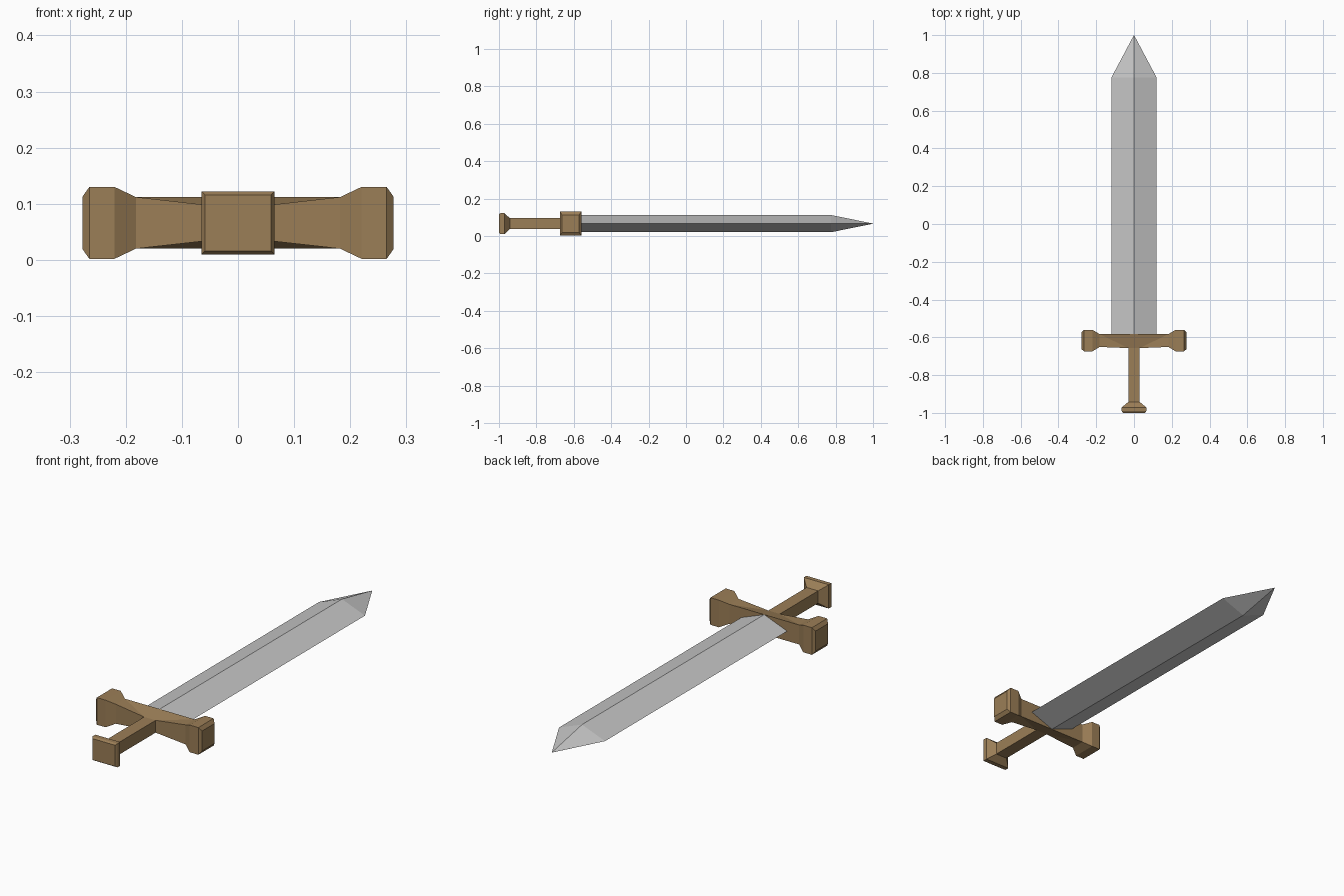
import bpy, bmesh

if "Cube" in bpy.data.objects:
    bpy.data.objects.remove(bpy.data.objects["Cube"])

ZC = 0.066  # height of the sword's mid-plane


def material(name, rgb):
    m = bpy.data.materials.new(name)
    m.diffuse_color = (*rgb, 1)
    m.use_nodes = True
    m.node_tree.nodes["Principled BSDF"].inputs["Base Color"].default_value = m.diffuse_color
    return m


wood = material("brown wood", (0.33, 0.21, 0.095))
steel = material("grey steel", (0.56, 0.56, 0.56))


def loft(name, rings, mat, cap_start=True, split=False):
    """Skin four-point rings; split cuts the top and bottom quads on a set diagonal."""
    bm = bmesh.new()
    loops = [[bm.verts.new(p) for p in ring] for ring in rings]
    for r, s in zip(loops, loops[1:]):
        for k in range(4):
            a, b, c, d = r[k], r[(k + 1) % 4], s[(k + 1) % 4], s[k]
            if split and k == 0:
                tris = [(a, b, d), (b, c, d)]
            elif split and k == 2:
                tris = [(a, b, c), (a, c, d)]
            else:
                tris = [(a, b, c, d)]
            for t in tris:
                bm.faces.new(t)
    if cap_start:
        bm.faces.new(loops[0])
    bm.faces.new(loops[-1])
    bmesh.ops.remove_doubles(bm, verts=bm.verts, dist=1e-5)
    bmesh.ops.recalc_face_normals(bm, faces=bm.faces)
    me = bpy.data.meshes.new(name)
    bm.to_mesh(me)
    bm.free()
    me.materials.append(mat)
    ob = bpy.data.objects.new(name, me)
    bpy.context.collection.objects.link(ob)
    return ob


def diamond(y, w, h):
    return [(w, y, ZC), (0, y, ZC + h), (-w, y, ZC), (0, y, ZC - h)]


def rect(y, w, h):
    return [(w, y, ZC - h), (w, y, ZC + h), (-w, y, ZC + h), (-w, y, ZC - h)]


def guard_ring(x, back, front, hb, hf):
    return [(x, back, ZC + hb), (x, front, ZC + hf),
            (x, front, ZC - hf), (x, back, ZC - hb)]


# Blade: diamond section drawn to a point
loft("blade", [diamond(-0.584, 0.12, 0.046), diamond(0.775, 0.12, 0.046),
               diamond(1.0, 0.0004, 0.0004)], steel)

# Crossguard half, pinched at the front middle and flared at the end, mirrored
guard = loft("crossguard", [
    guard_ring(0.0, -0.583, -0.657, 0.046, 0.029),
    guard_ring(0.03, -0.583, -0.657, 0.046, 0.029),
    guard_ring(0.182, -0.583, -0.651, 0.046, 0.046),
    guard_ring(0.22, -0.56, -0.674, 0.064, 0.064),
    guard_ring(0.265, -0.56, -0.674, 0.064, 0.064),
    guard_ring(0.277, -0.571, -0.663, 0.047, 0.047)],
    wood, cap_start=False, split=True)
guard.modifiers.new("mirror", 'MIRROR').use_axis = (True, False, False)

# Grip and flared pommel
loft("grip", [rect(-0.945, 0.03, 0.029), rect(-0.65, 0.03, 0.029)], wood)
loft("pommel", [rect(-1.0, 0.059, 0.05), rect(-0.991, 0.065, 0.056),
                rect(-0.971, 0.065, 0.056), rect(-0.942, 0.03, 0.029)], wood)
